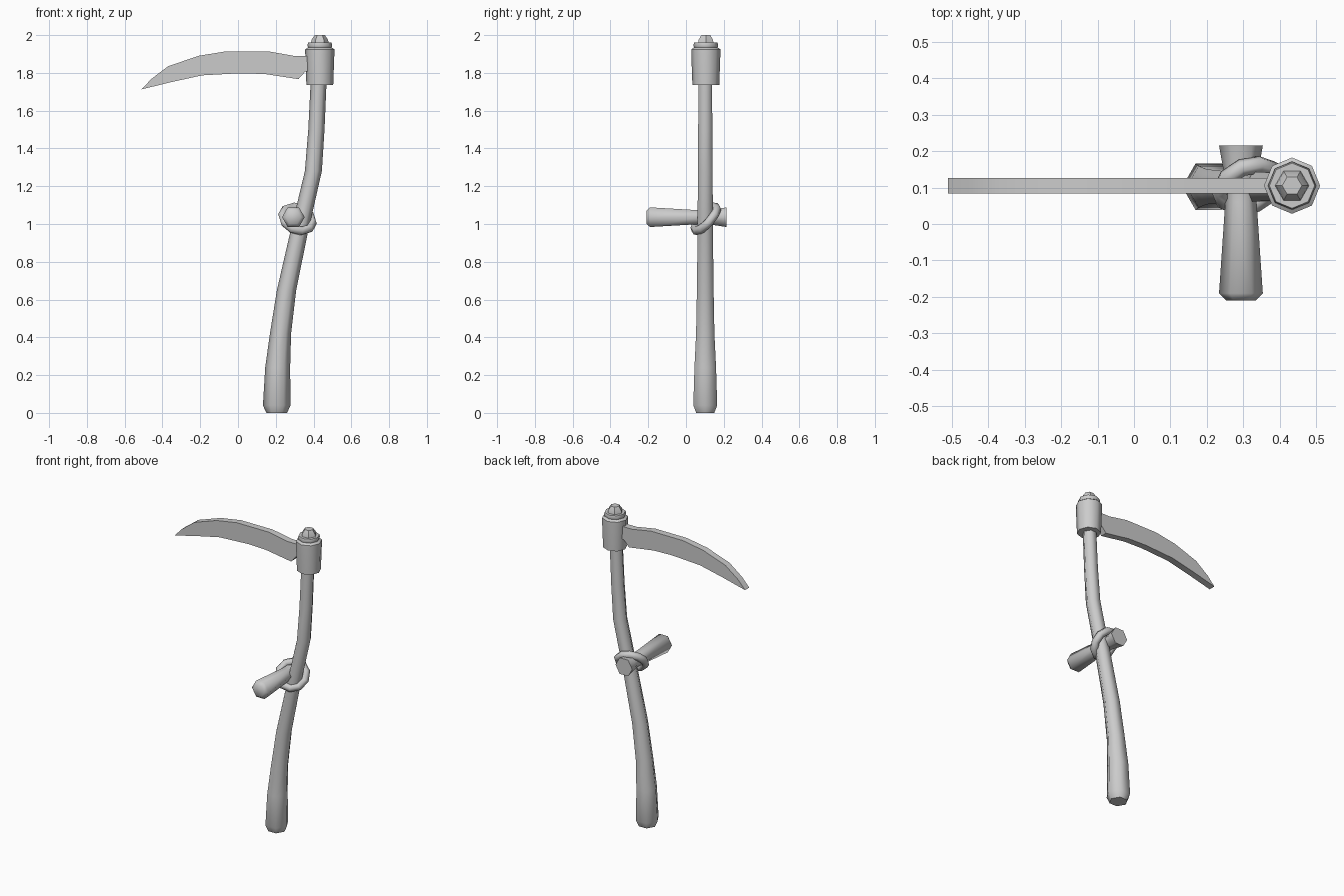
import bpy, bmesh, math
from mathutils import Vector

if "Cube" in bpy.data.objects:
    bpy.data.objects.remove(bpy.data.objects["Cube"])

# Single plain grey material
grey = bpy.data.materials.new("plain grey")
grey.use_nodes = True
colour = (0.6, 0.6, 0.6, 1)
grey.diffuse_color = colour
grey.node_tree.nodes["Principled BSDF"].inputs["Base Color"].default_value = colour

Y = 0.105  # depth of the shaft axis


def finish(name, bm, angle):
    bmesh.ops.recalc_face_normals(bm, faces=bm.faces)
    mesh = bpy.data.meshes.new(name)
    bm.to_mesh(mesh)
    bm.free()
    mesh.materials.append(grey)
    obj = bpy.data.objects.new(name, mesh)
    bpy.context.collection.objects.link(obj)
    bpy.ops.object.select_all(action='DESELECT')
    obj.select_set(True)
    bpy.context.view_layer.objects.active = obj
    bpy.ops.object.shade_smooth_by_angle(angle=math.radians(angle))
    return obj


def loft(name, sides, rings, u, v, angle=62):
    """Skin a polygon of given sides through (centre, radius) rings."""
    bm = bmesh.new()
    loops = []
    for centre, r in rings:
        loop = []
        for i in range(sides):
            a = math.tau * i / sides
            loop.append(bm.verts.new(Vector(centre) + r * (math.cos(a) * Vector(u) + math.sin(a) * Vector(v))))
        loops.append(loop)
    for a, b in zip(loops, loops[1:]):
        for i in range(sides):
            j = (i + 1) % sides
            bm.faces.new((a[i], a[j], b[j], b[i]))
    bm.faces.new(loops[0])
    bm.faces.new(loops[-1])
    return finish(name, bm, angle)


X_AXIS, Y_AXIS, Z_AXIS = (1, 0, 0), (0, 1, 0), (0, 0, 1)

# Curved hexagonal shaft: height, x centre, radius
shaft = [(0, .205, .055), (.04, .205, .073), (.24, .21, .066), (.42, .225, .056),
         (.65, .257, .051), (.95, .322, .047), (1.28, .399, .045), (1.5, .415, .043),
         (1.78, .428, .042)]
loft("shaft", 6, [((x, Y - .003, z), r) for z, x, r in shaft], X_AXIS, Y_AXIS)

# Octagonal collar with a stepped flange, and a hexagonal cap
HEAD = .433
collar = [(1.735, .071), (1.9, .077), (1.925, .077), (1.935, .062), (1.945, .066), (1.96, .062)]
loft("collar", 8, [((HEAD, Y, z), r) for z, r in collar], X_AXIS, Y_AXIS, 50)
cap = [(1.95, .048), (1.975, .044), (2.0, .027)]
loft("cap", 6, [((HEAD, Y, z), r) for z, r in cap], X_AXIS, Y_AXIS, 30)

# Cross grip, waisted where it meets the shaft
grip = [(-.21, .04), (-.19, .06), (.06, .043), (.12, .043), (.215, .06)]
loft("cross_grip", 6, [((.293, y, 1.036), r) for y, r in grip], X_AXIS, Z_AXIS)

# Diagonal lashing around shaft and grip
normal = Vector((-.3, .74, -.66))
bpy.ops.mesh.primitive_torus_add(major_segments=10, minor_segments=6, major_radius=.083,
                                 minor_radius=.024, location=(.315, Y, 1.027),
                                 rotation=normal.to_track_quat('Z', 'X').to_euler())
lashing = bpy.context.object
lashing.name = "lashing"
lashing.data.materials.append(grey)
bpy.ops.object.shade_smooth_by_angle(angle=math.radians(62))

# Curved blade: outline extruded to an even thickness
outline = [(-.51, 1.713), (-.46, 1.767), (-.37, 1.835), (-.21, 1.89), (-.065, 1.914),
           (.16, 1.914), (.296, 1.89), (.40, 1.89), (.40, 1.81), (.355, 1.806), (.32, 1.767),
           (.143, 1.794), (.01, 1.798), (-.19, 1.787), (-.35, 1.752)]
bm = bmesh.new()
face = bm.faces.new([bm.verts.new((x, .083, z)) for x, z in outline])
sides = bmesh.ops.extrude_face_region(bm, geom=[face])["geom"]
bmesh.ops.translate(bm, vec=(0, .043, 0), verts=[g for g in sides if isinstance(g, bmesh.types.BMVert)])
finish("blade", bm, 30)
